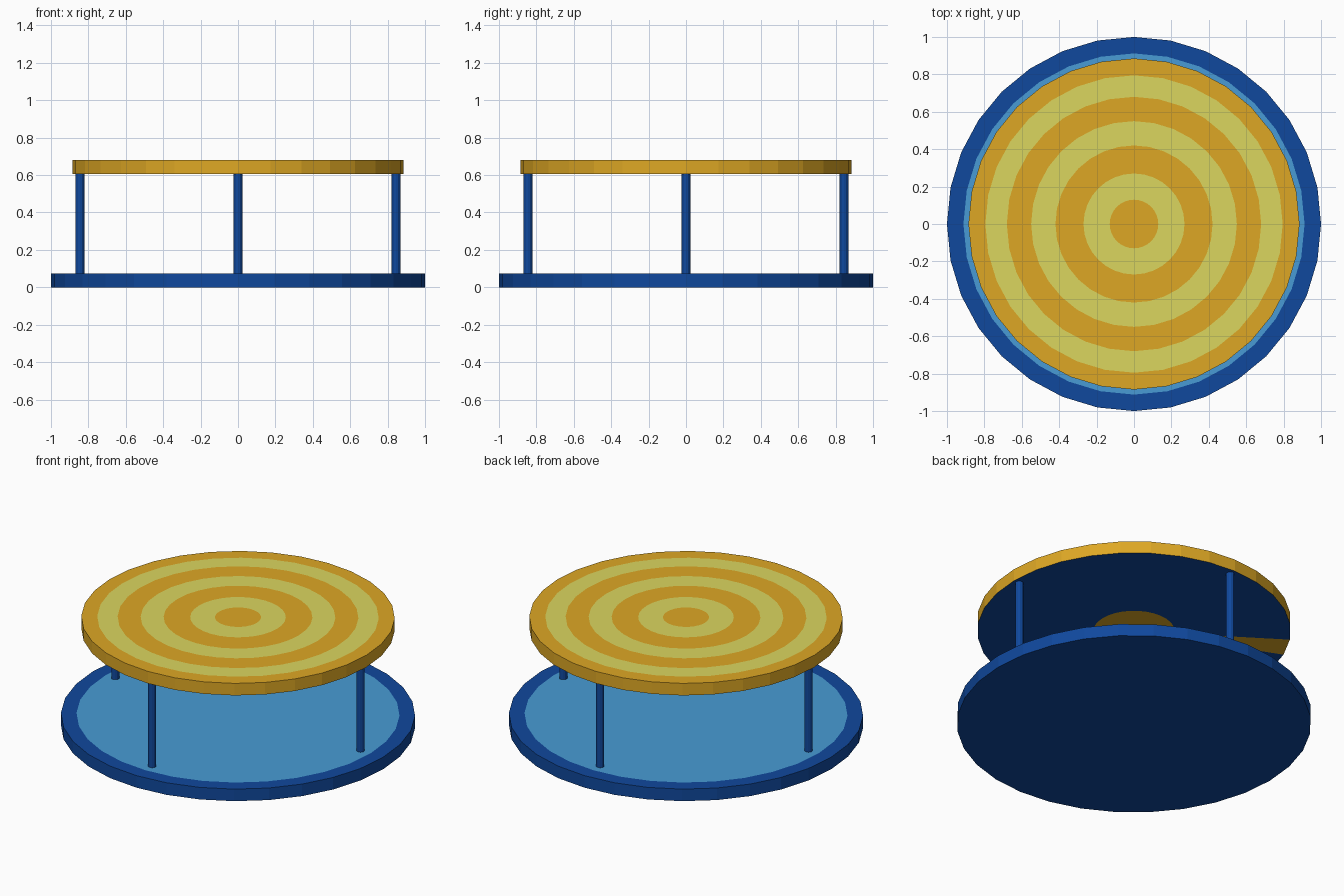
import bpy, bmesh, math

cube = bpy.data.objects.get("Cube")
if cube:
    bpy.data.objects.remove(cube, do_unlink=True)

SIDES = 32


def material(name, rgb):
    mat = bpy.data.materials.new(name)
    mat.use_nodes = True
    colour = (*rgb, 1.0)
    mat.diffuse_color = colour
    mat.node_tree.nodes["Principled BSDF"].inputs["Base Color"].default_value = colour
    return mat


gold = material("gold", (0.73, 0.39, 0.018))
straw = material("straw yellow", (0.71, 0.67, 0.114))
navy = material("deep blue", (0.005, 0.065, 0.337))
sky = material("light blue", (0.065, 0.33, 0.665))


def turned(name, profile, bands, materials, sides=SIDES):
    """Revolve a (radius, height) profile; each profile span gets its band's material slot."""
    bm = bmesh.new()
    rings = []
    for r, z in profile:
        if r == 0:
            rings.append([bm.verts.new((0, 0, z))] * sides)
        else:
            angles = [math.tau * i / sides for i in range(sides)]
            rings.append([bm.verts.new((r * math.cos(a), r * math.sin(a), z)) for a in angles])
    for low, high, slot in zip(rings, rings[1:], bands):
        for i in range(sides):
            j = (i + 1) % sides
            corners = dict.fromkeys((low[i], low[j], high[j], high[i]))
            bm.faces.new(list(corners)).material_index = slot
    bmesh.ops.recalc_face_normals(bm, faces=bm.faces)
    mesh = bpy.data.meshes.new(name)
    bm.to_mesh(mesh)
    bm.free()
    for mat in materials:
        mesh.materials.append(mat)
    obj = bpy.data.objects.new(name, mesh)
    bpy.context.collection.objects.link(obj)
    return obj


# Base plate with a light blue floor
BASE_TOP, DISC_BOTTOM, DISC_TOP = 0.075, 0.605, 0.68
turned("base_plate",
       [(0, 0), (1, 0), (1, BASE_TOP), (0.912, BASE_TOP), (0, BASE_TOP)],
       [0, 0, 0, 1], [navy, sky])

# Upper disc: blue underside with a gold hub, gold rim, concentric rings on top
ring_radii = [0.885, 0.795, 0.68, 0.55, 0.42, 0.27, 0.13, 0]
profile = [(0, DISC_BOTTOM), (0.23, DISC_BOTTOM), (0.885, DISC_BOTTOM)]
profile += [(r, DISC_TOP) for r in ring_radii]
bands = [0, 2, 0] + [k % 2 for k in range(len(ring_radii) - 1)]
disc = turned("upper_disc", profile, bands, [gold, straw, navy])

# Single gold segment on the underside
for face in disc.data.polygons:
    angle = math.degrees(math.atan2(face.center.y, face.center.x))
    if face.material_index == 2 and 146 < angle < 158:
        face.material_index = 0

# Four thin posts between the plates
for k, side in enumerate(("left", "back", "right", "front")):
    post = turned(side + "_post",
                  [(0, BASE_TOP), (0.023, BASE_TOP), (0.023, DISC_BOTTOM), (0, DISC_BOTTOM)],
                  [0, 0, 0], [navy], sides=12)
    a = k * math.pi / 2
    post.location = (0.845 * math.cos(a), 0.845 * math.sin(a), 0)
